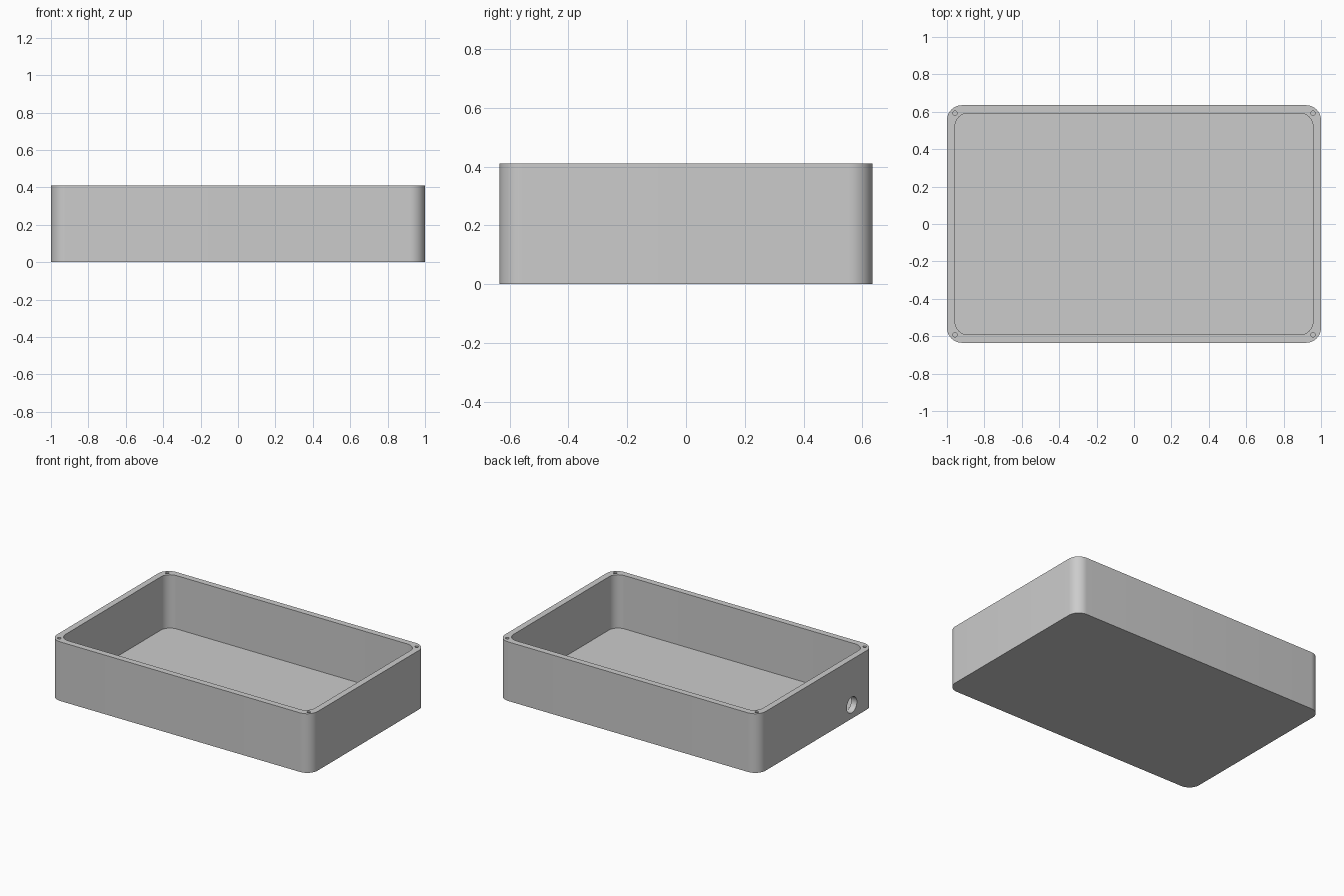
import bpy
import bmesh
from math import cos, sin, pi, radians
from mathutils import Matrix

cube = bpy.data.objects.get("Cube")
if cube:
    bpy.data.objects.remove(cube, do_unlink=True)

# Overall sizes
HALF_X, HALF_Y, HEIGHT = 1.0, 0.635, 0.41
WALL, FLOOR = 0.043, 0.04
OUTER_RADIUS, INNER_RADIUS = 0.08, 0.07
CORNER_STEPS = 12

grey = bpy.data.materials.new("plain grey")
grey.use_nodes = True
colour = (0.6, 0.6, 0.6, 1.0)
grey.diffuse_color = colour
grey.node_tree.nodes["Principled BSDF"].inputs["Base Color"].default_value = colour


def make_object(name, bm):
    bmesh.ops.recalc_face_normals(bm, faces=bm.faces)
    mesh = bpy.data.meshes.new(name)
    bm.to_mesh(mesh)
    bm.free()
    mesh.materials.append(grey)
    obj = bpy.data.objects.new(name, mesh)
    bpy.context.collection.objects.link(obj)
    return obj


def rounded_loop(bm, half_x, half_y, radius, z):
    """Ring of vertices around a rectangle with round corners."""
    verts = []
    for i, (sx, sy) in enumerate(((1, 1), (-1, 1), (-1, -1), (1, -1))):
        for step in range(CORNER_STEPS + 1):
            a = (i + step / CORNER_STEPS) * pi / 2
            verts.append(bm.verts.new((sx * (half_x - radius) + radius * cos(a),
                                       sy * (half_y - radius) + radius * sin(a), z)))
    return verts


def bridge(bm, lower, upper):
    n = len(lower)
    for i in range(n):
        j = (i + 1) % n
        bm.faces.new((lower[i], lower[j], upper[j], upper[i]))


def add_cylinder(bm, radius, depth, matrix):
    bmesh.ops.create_cone(bm, cap_ends=True, segments=32, radius1=radius,
                          radius2=radius, depth=depth, matrix=matrix)


# Open tray: outer wall, rim, inner wall and floor
bm = bmesh.new()
outer = (HALF_X, HALF_Y, OUTER_RADIUS)
inner = (HALF_X - WALL, HALF_Y - WALL, INNER_RADIUS)
loops = [rounded_loop(bm, *outer, 0), rounded_loop(bm, *outer, HEIGHT),
         rounded_loop(bm, *inner, HEIGHT), rounded_loop(bm, *inner, FLOOR)]
for lower, upper in zip(loops, loops[1:]):
    bridge(bm, lower, upper)
bm.faces.new(loops[0])
bm.faces.new(loops[-1])
tray = make_object("enclosure_tray", bm)

# Cutters: four blind screw holes in the rim and one cable hole in the -x wall
bm = bmesh.new()
for sx in (-1, 1):
    for sy in (-1, 1):
        add_cylinder(bm, 0.012, 0.3, Matrix.Translation(
            (sx * (HALF_X - WALL), sy * (HALF_Y - WALL), HEIGHT)))
add_cylinder(bm, 0.055, 4 * WALL, Matrix.Translation((-HALF_X + WALL / 2, -0.39, 0.095))
             @ Matrix.Rotation(pi / 2, 4, 'Y'))
cutter = make_object("hole_cutter", bm)
cutter.hide_render = True

# Cut the holes, then drop the cutter
bpy.ops.object.select_all(action='DESELECT')
tray.select_set(True)
bpy.context.view_layer.objects.active = tray
cut = tray.modifiers.new("holes", 'BOOLEAN')
cut.operation = 'DIFFERENCE'
cut.solver = 'EXACT'
cut.object = cutter
bpy.ops.object.modifier_apply(modifier=cut.name)
bpy.data.objects.remove(cutter, do_unlink=True)

# Smooth corners, crisp edges
bpy.ops.object.shade_smooth_by_angle(angle=radians(30))
